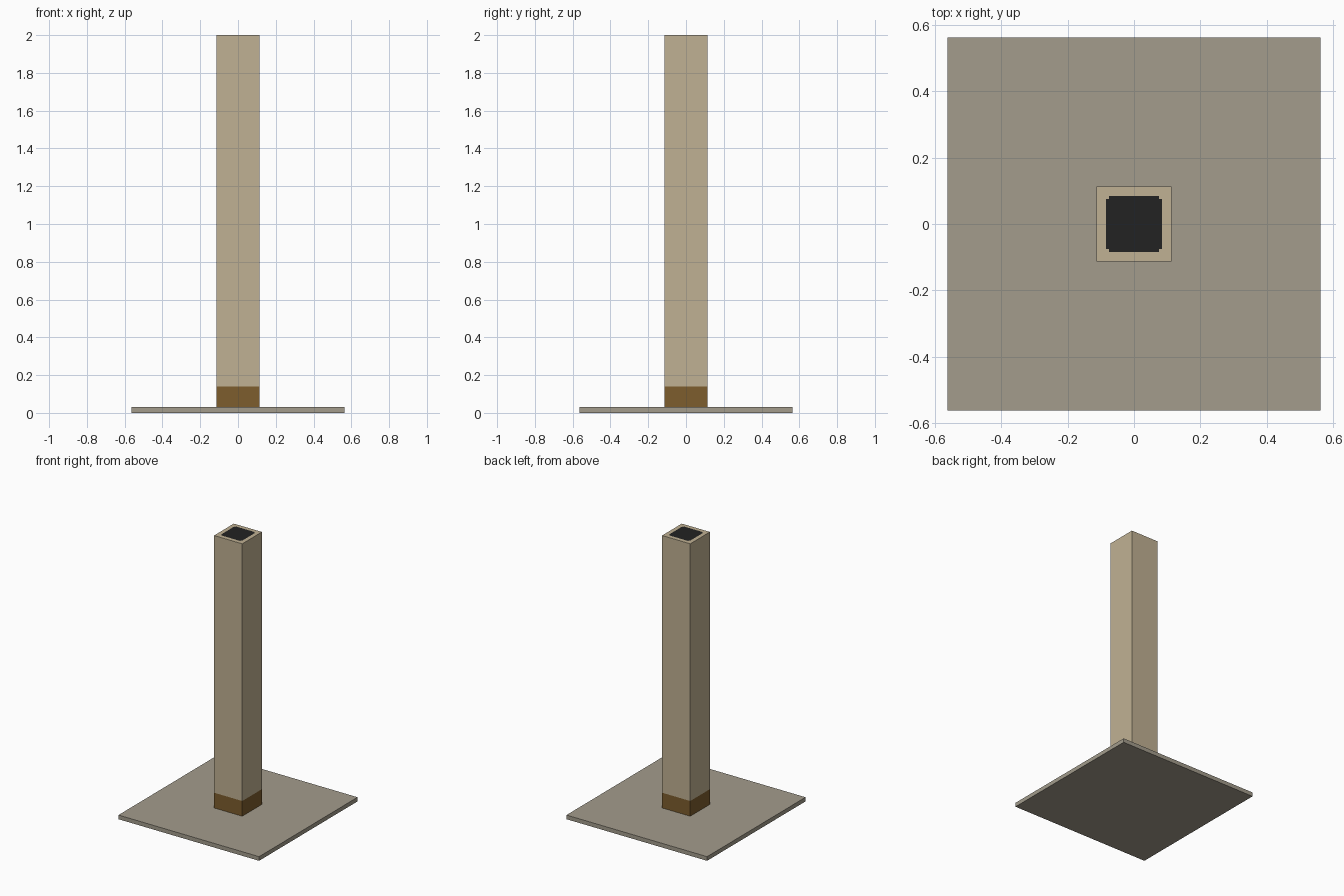
import bpy, bmesh
from mathutils import Matrix, Vector

if "Cube" in bpy.data.objects:
    bpy.data.objects.remove(bpy.data.objects["Cube"])

BASE_HALF, BASE_TOP = 0.5625, 0.03
COL_HALF, BAND_TOP, COL_TOP = 0.1125, 0.14, 2.0
INSET, NOTCH = 0.084, 0.075


def material(name, rgb):
    m = bpy.data.materials.new(name)
    m.diffuse_color = (*rgb, 1.0)
    m.use_nodes = True
    m.node_tree.nodes["Principled BSDF"].inputs["Base Color"].default_value = m.diffuse_color
    return m


stone = material("grey_stone", (0.366, 0.332, 0.262))
tan = material("tan_post", (0.527, 0.440, 0.292))
brown = material("brown_band", (0.205, 0.109, 0.026))
black = material("black_top", (0.016, 0.016, 0.016))


def box(half, z0, z1):
    bm = bmesh.new()
    bmesh.ops.create_cube(bm, size=1.0, matrix=Matrix.Translation((0, 0, (z0 + z1) / 2))
                          @ Matrix.Diagonal((2 * half, 2 * half, z1 - z0, 1)))
    return bm


def finish(bm, name, mats):
    me = bpy.data.meshes.new(name)
    bm.to_mesh(me)
    bm.free()
    for m in mats:
        me.materials.append(m)
    ob = bpy.data.objects.new(name, me)
    bpy.context.collection.objects.link(ob)
    return ob


def cut(bm, co, no):
    bmesh.ops.bisect_plane(bm, geom=bm.verts[:] + bm.edges[:] + bm.faces[:],
                           plane_co=Vector(co), plane_no=Vector(no))


# square ground plate
finish(box(BASE_HALF, 0, BASE_TOP), "base_plate", [stone])

# post with a brown foot band and a black notched square on top
bm = box(COL_HALF, BASE_TOP, COL_TOP)
cut(bm, (0, 0, BAND_TOP), (0, 0, 1))
for d in (-INSET, -NOTCH, NOTCH, INSET):
    cut(bm, (d, 0, 0), (1, 0, 0))
    cut(bm, (0, d, 0), (0, 1, 0))
for f in bm.faces:
    c = f.calc_center_median()
    ax, ay = abs(c.x), abs(c.y)
    if c.z < BAND_TOP:
        f.material_index = 1
    elif f.normal.z > 0.5 and max(ax, ay) < INSET and min(ax, ay) < NOTCH:
        f.material_index = 2
finish(bm, "post", [tan, brown, black])
